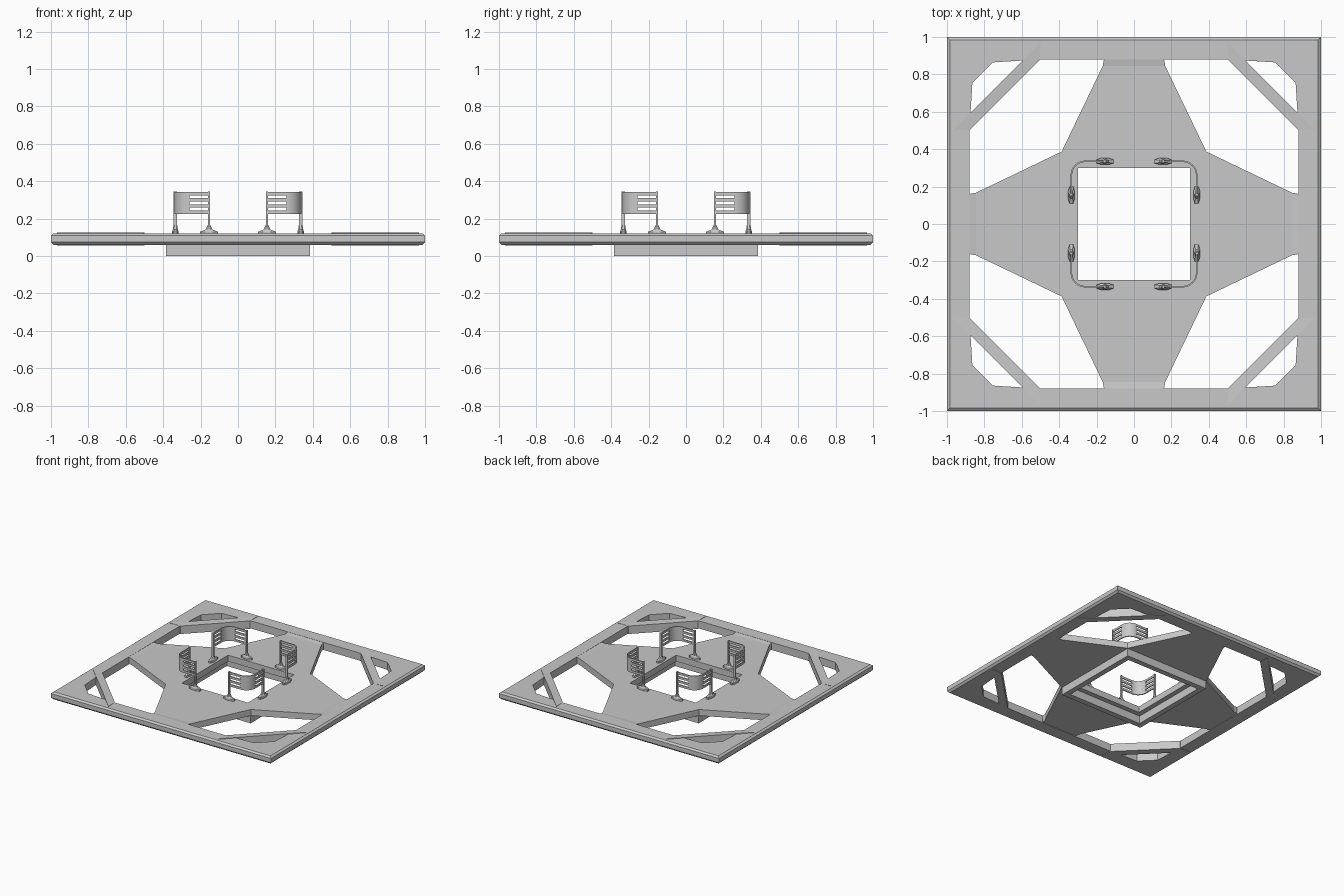
import bpy, bmesh
from math import sin, cos, pi

if "Cube" in bpy.data.objects:
    bpy.data.objects.remove(bpy.data.objects["Cube"])

grey = bpy.data.materials.new("light_grey")
grey.use_nodes = True
colour = (0.58, 0.58, 0.58, 1)
grey.diffuse_color = colour
grey.node_tree.nodes["Principled BSDF"].inputs["Base Color"].default_value = colour


def loft(name, rings, closed=False, turns=1, smooth=False):
    """Skin a list of point rings; closed joins last to first, otherwise ends are capped."""
    bm = bmesh.new()
    loops = [[bm.verts.new(p) for p in ring] for ring in rings]
    n = len(loops[0])
    pairs = list(zip(loops, loops[1:]))
    if closed:
        pairs.append((loops[-1], loops[0]))
    else:
        bm.faces.new(loops[0])
        bm.faces.new(loops[-1])
    for a, b in pairs:
        for i in range(n):
            j = (i + 1) % n
            bm.faces.new((a[i], a[j], b[j], b[i]))
    bmesh.ops.recalc_face_normals(bm, faces=bm.faces)
    mesh = bpy.data.meshes.new(name)
    bm.to_mesh(mesh)
    bm.free()
    mesh.materials.append(grey)
    for k in range(turns):
        ob = bpy.data.objects.new(name if turns == 1 else f"{name}_{k + 1}", mesh)
        ob.rotation_euler.z = k * pi / 2
        bpy.context.collection.objects.link(ob)
        if smooth and k == 0:
            bpy.context.view_layer.objects.active = ob
            ob.select_set(True)
            bpy.ops.object.shade_smooth_by_angle(angle=pi / 6)
            ob.select_set(False)


def around(points, z):
    """Repeat a corner outline around the four corners at height z."""
    ring = []
    for k in range(4):
        for x, y in points:
            for _ in range(k):
                x, y = -y, x
            ring.append((x, y, z))
    return ring


def box(name, x0, x1, y0, y1, z0, z1, turns=1):
    loft(name, [[(x0, y0, z), (x1, y0, z), (x1, y1, z), (x0, y1, z)] for z in (z0, z1)],
         turns=turns)


# Square outer frame with bevelled rim and chamfered inner corners
def rim(a):
    return [(a, .5), (a, .755), (a, a), (.755, a), (.5, a)]

inner = [(.88, .5), (.864, .755), (.81, .81), (.755, .864), (.5, .88)]
loft("outer_frame", [around(rim(.985), .06), around(rim(1), .075), around(rim(1), .11),
                     around(rim(.985), .122), around(inner, .122), around(inner, .06)],
     closed=True)

# Cross-shaped deck with a square opening
arms = [(.845, .167), (.387, .387), (.167, .845)]
hole = [(.3, .16), (.3, .3), (.16, .3)]
loft("cross_deck", [around(arms, .064), around(arms, .115),
                    around(hole, .115), around(hole, .064)], closed=True)

# Short ramps joining the arms to the frame
loft("arm_ramp", [[(x, -w, .064), (x, w, .064), (x, w, z), (x, -w, z)]
                  for x, w, z in ((.845, .167, .115), (.885, .16, .1215))], turns=4)

# Diagonal corner braces
brace = [(.877, .505), (.968, .5), (.5, .968), (.505, .877)]
loft("corner_brace", [[(x, y, .056) for x, y in brace],
                      [(x, y, z) for (x, y), z in zip(brace, (.1215, .126, .126, .1215))]],
     turns=4)

# Square collar below the opening
def square(a, z):
    return around([(a, a)], z)

loft("lower_collar", [square(.385, 0), square(.385, .07), square(.34, .07), square(.34, 0)],
     closed=True)

# Curved corner guard panels
sections = []
for i in range(13):
    t = pi / 2 * i / 12
    sections.append([(.26 + r * cos(t), .26 + r * sin(t), z)
                     for r, z in ((.071, .226), (.079, .226), (.079, .343), (.071, .343))])
loft("curved_panel", sections, turns=4, smooth=True)

# Guard rails, posts and flared feet on both sides of each corner
def foot_ring(px, py, along_x, length, width, z):
    shape = [(-length, -width * .5), (-length * .4, -width), (length * .4, -width),
             (length, -width * .5), (length, width * .5), (length * .4, width),
             (-length * .4, width), (-length, width * .5)]
    return [(px + u, py + v, z) if along_x else (px + v, py + u, z) for u, v in shape]

for side, along_x in (("a", True), ("b", False)):
    px, py = (.155, .335) if along_x else (.335, .155)
    for i in range(4):
        z = .226 + i * .033
        span, thick = (.155, .262), (.331, .339)
        xs, ys = (span, thick) if along_x else (thick, span)
        box(f"rail_bar_{side}{i + 1}", *xs, *ys, z, z + .018, turns=4)
    hx, hy = (.005, .009) if along_x else (.009, .005)
    box(f"post_{side}", px - hx, px + hx, py - hy, py + hy, .12, .345, turns=4)
    loft(f"post_foot_{side}", [foot_ring(px, py, along_x, l, w, z) for l, w, z in
                               ((.048, .018, .113), (.048, .018, .13),
                                (.018, .014, .142), (.007, .01, .165))], turns=4)
